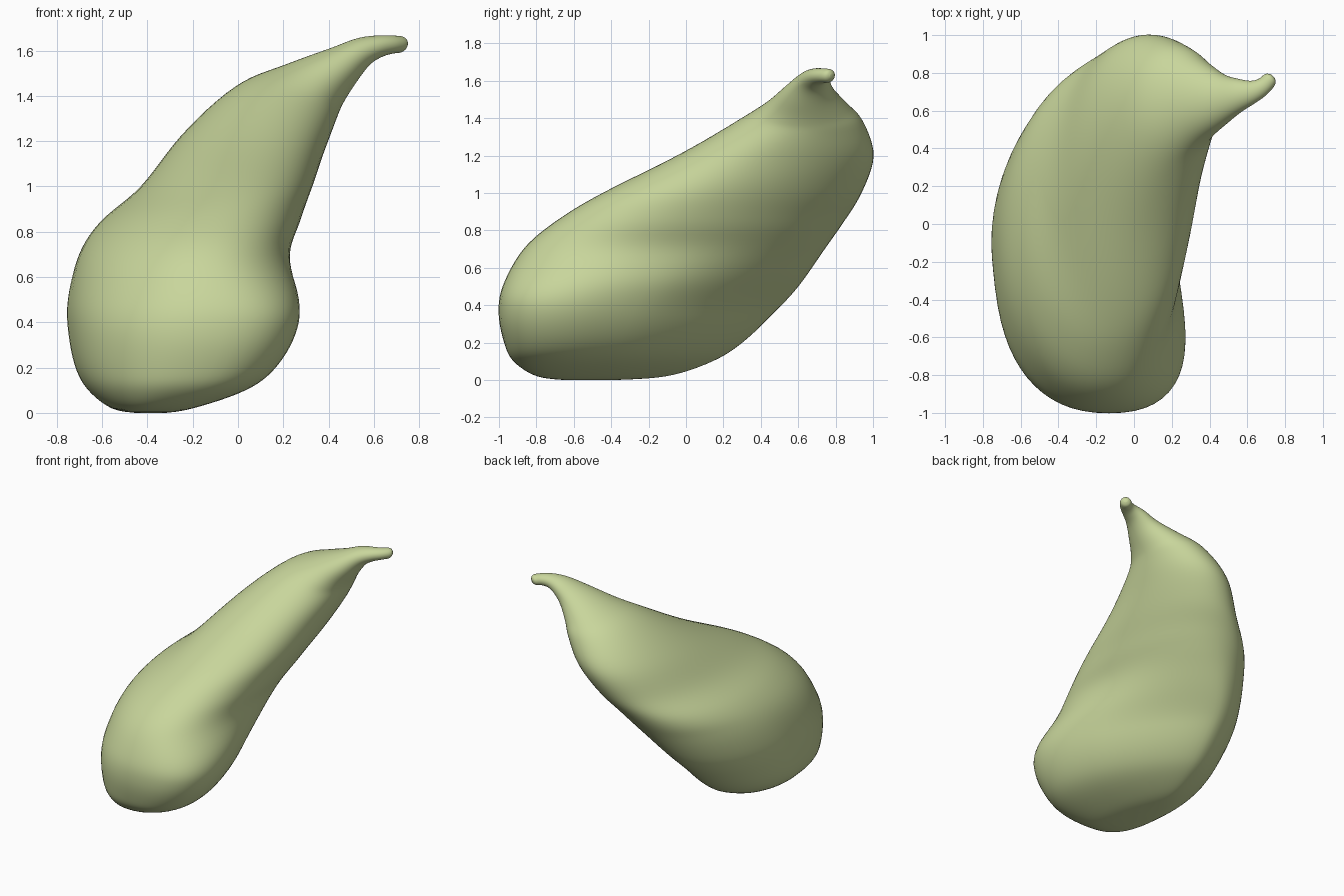
import bpy
import bmesh
from math import cos, sin, pi, radians, copysign
from mathutils import Vector

default_cube = bpy.data.objects.get("Cube")
if default_cube:
    bpy.data.objects.remove(default_cube, do_unlink=True)

SIDES = 64
STEPS = 6

# Body sections: centre x, y, z, half width, half depth
body = [
    (-0.385, -0.52, 0, 0.06, 0.12),
    (-0.375, -0.45, 0.02, 0.18, 0.35),
    (-0.305, -0.39, 0.1, 0.35, 0.535),
    (-0.265, -0.335, 0.2, 0.445, 0.64),
    (-0.235, -0.27, 0.35, 0.505, 0.735),
    (-0.23, -0.19, 0.5, 0.515, 0.795),
    (-0.235, -0.065, 0.7, 0.467, 0.81),
    (-0.165, 0.075, 0.85, 0.44, 0.775),
    (-0.05, 0.245, 1, 0.38, 0.697),
]
# Neck and stem sections: the same, then tilt and turn in degrees
neck = [
    (0.067, 0.48, 1.2, 0.324, 0.528, 4, 0),
    (0.215, 0.615, 1.38, 0.236, 0.335, 16, 0),
    (0.335, 0.645, 1.457, 0.157, 0.228, 30, 0),
    (0.462, 0.655, 1.537, 0.096, 0.14, 47, 0),
    (0.555, 0.68, 1.597, 0.065, 0.09, 65, 5),
    (0.63, 0.7, 1.62, 0.048, 0.06, 85, 15),
    (0.685, 0.73, 1.627, 0.04, 0.046, 95, 35),
    (0.722, 0.768, 1.627, 0.035, 0.038, 100, 45),
    (0.735, 0.782, 1.626, 0.012, 0.014, 100, 45),
]
stations = [row + (0, 0) for row in body] + neck


def blend(p, q, r, s, t):
    """Smooth curve from q to r, guided by the neighbours p and s."""
    return [0.5 * (2 * b + (c - a) * t + (2 * a - 5 * b + 4 * c - d) * t ** 2
                   + (3 * b - a - 3 * c + d) * t ** 3)
            for a, b, c, d in zip(p, q, r, s)]


def ease(low, high, value):
    """Smooth step from 0 at low to 1 at high."""
    t = min(max((value - low) / (high - low), 0), 1)
    return t * t * (3 - 2 * t)


def rounded(value, fullness):
    """Superellipse coordinate: 2 is an ellipse, more is fuller."""
    return copysign(abs(value) ** (2 / fullness), value)


def section(station):
    """Ring of points around one station."""
    x, y, z, width, depth, tilt, turn = station
    tilt, turn = radians(tilt), radians(turn)
    across = Vector((cos(tilt) * cos(turn), cos(tilt) * sin(turn), -sin(tilt)))
    along = Vector((-sin(turn), cos(turn), 0))
    # The low belly is full in front and slants away behind
    belly = 1 - ease(0.36, 0.82, z)
    lean = -0.1 - 0.2 * belly + 0.13 * ease(0.75, 1.15, z)
    bend = 0.12 * max(0, 1 - abs(z - 0.72) / 0.35)
    ring = []
    for i in range(SIDES):
        angle = 2 * pi * i / SIDES
        behind = sin(angle) > 0
        fullness = 2.05 + belly * (-0.35 if behind else 0.3)
        c, s = rounded(cos(angle), fullness), rounded(sin(angle), fullness)
        slant = lean * s * (1 if behind else 0.65 + 0.35 * c)
        hollow = 0.35 * belly * max(c, 0) * (1 + s) / 2
        u = width * (c + slant + bend * s * s - hollow)
        ring.append(Vector((x, y, z)) + across * u + along * (depth * s))
    return ring


# Interpolate the stations into a dense smooth run
dense = []
last = len(stations) - 1
for i in range(last):
    guides = [stations[min(max(j, 0), last)] for j in range(i - 1, i + 3)]
    dense += [blend(*guides, k / STEPS) for k in range(STEPS)]
dense.append(stations[last])

# Skin the rings and close both ends
bm = bmesh.new()
rings = [[bm.verts.new(p) for p in section(st)] for st in dense]
for low, high in zip(rings, rings[1:]):
    for i in range(SIDES):
        j = (i + 1) % SIDES
        bm.faces.new((low[i], low[j], high[j], high[i]))
bm.faces.new(list(reversed(rings[0])))
bm.faces.new(rings[-1])

# Relax the surface a little, then seat it on the ground
for _ in range(5):
    bmesh.ops.smooth_vert(bm, verts=bm.verts[:], factor=0.4,
                          use_axis_x=True, use_axis_y=True, use_axis_z=True)
floor = min(v.co.z for v in bm.verts)
bmesh.ops.translate(bm, verts=bm.verts[:], vec=(0, 0, -floor))
bmesh.ops.recalc_face_normals(bm, faces=bm.faces[:])
for face in bm.faces:
    face.smooth = True

mesh = bpy.data.meshes.new("gourd_body")
bm.to_mesh(mesh)
bm.free()
gourd = bpy.data.objects.new("gourd_body", mesh)
bpy.context.collection.objects.link(gourd)

# Pale green skin
skin = bpy.data.materials.new("pale_green_skin")
skin.use_nodes = True
colour = (0.58, 0.67, 0.33, 1)
skin.diffuse_color = colour
shader = skin.node_tree.nodes["Principled BSDF"]
shader.inputs["Base Color"].default_value = colour
shader.inputs["Roughness"].default_value = 0.6
mesh.materials.append(skin)
